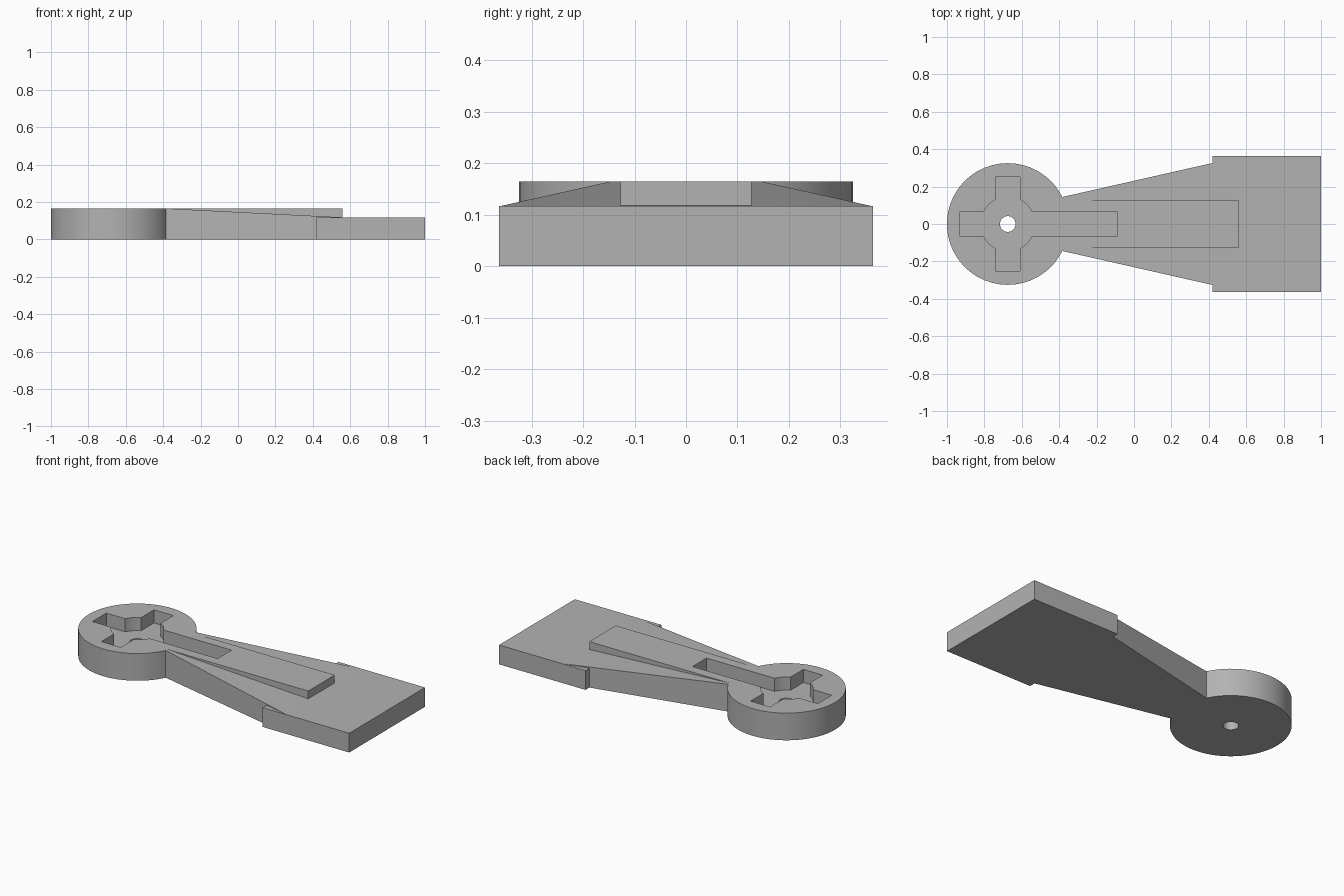
import bpy, bmesh
from math import cos, sin, tau, radians

cube = bpy.data.objects.get("Cube")
if cube:
    bpy.data.objects.remove(cube, do_unlink=True)

grey = bpy.data.materials.new("plain grey")
grey.use_nodes = True
COLOUR = (0.45, 0.45, 0.45, 1)
grey.diffuse_color = COLOUR
grey.node_tree.nodes["Principled BSDF"].inputs["Base Color"].default_value = COLOUR

HUB_X, HIGH, LOW, FLOOR = -0.675, 0.165, 0.117, 0.085


def prism(name, outline, bottom, tops):
    """Closed solid over an xy outline, with one top height per corner."""
    bm = bmesh.new()
    lower = [bm.verts.new((x, y, bottom)) for x, y in outline]
    upper = [bm.verts.new((x, y, z)) for (x, y), z in zip(outline, tops)]
    bm.faces.new(lower[::-1])
    cap = bm.faces.new(upper)
    n = len(outline)
    for i in range(n):
        j = (i + 1) % n
        bm.faces.new((lower[i], lower[j], upper[j], upper[i]))
    if max(tops) - min(tops) > 0.001:
        # Split the cap along its cross lines so every piece is planar
        for i in range(1, n // 2 - 1):
            face = next(f for f in bm.faces
                        if upper[i] in f.verts and upper[n - 1 - i] in f.verts)
            bmesh.utils.face_split(face, upper[i], upper[n - 1 - i])
    mesh = bpy.data.meshes.new(name)
    bm.to_mesh(mesh)
    bm.free()
    obj = bpy.data.objects.new(name, mesh)
    bpy.context.collection.objects.link(obj)
    mesh.materials.append(grey)
    return obj


def box(name, x0, x1, half, bottom, top):
    corners = [(x0, -half), (x1, -half), (x1, half), (x0, half)]
    return prism(name, corners, bottom, [top] * 4)


def disc(name, radius, bottom, top, sides=96):
    ring = [(HUB_X + radius * cos(tau * i / sides), radius * sin(tau * i / sides))
            for i in range(sides)]
    return prism(name, ring, bottom, [top] * sides)


def combine(body, part, operation):
    mod = body.modifiers.new(part.name, "BOOLEAN")
    mod.operation, mod.solver, mod.object = operation, "EXACT", part
    bpy.context.view_layer.objects.active = body
    bpy.ops.object.modifier_apply(modifier=mod.name)
    bpy.data.objects.remove(part, do_unlink=True)


# Round head
body = disc("lever_body", 0.325, 0, HIGH)

# Tapering arm that slopes down to the end block
side = [(-0.55, -0.107, HIGH), (-0.38, -0.145, HIGH), (0.57, -0.36, LOW)]
loop = side + [(x, -y, z) for x, y, z in reversed(side)]
arm = prism("sloped_arm", [p[:2] for p in loop], 0, [p[2] for p in loop])

# Wide end block and the level rib on the arm
block = box("end_block", 0.42, 1.0, 0.363, 0, LOW)
rib = box("level_rib", -0.5, 0.56, 0.127, 0.03, HIGH)
for part in (arm, block, rib):
    combine(body, part, "UNION")

# Cross-shaped recess with a round centre, and the through hole
cutters = [
    box("long_slot", -0.93, -0.09, 0.067, FLOOR, 0.3),
    box("cross_slot", HUB_X - 0.065, HUB_X + 0.065, 0.252, FLOOR, 0.3),
    disc("centre_pocket", 0.145, FLOOR, 0.3, 64),
    disc("pivot_hole", 0.042, -0.1, 0.3, 32),
]
for cutter in cutters:
    combine(body, cutter, "DIFFERENCE")

bpy.ops.object.select_all(action="DESELECT")
body.select_set(True)
bpy.context.view_layer.objects.active = body
bpy.ops.object.shade_smooth_by_angle(angle=radians(30))
